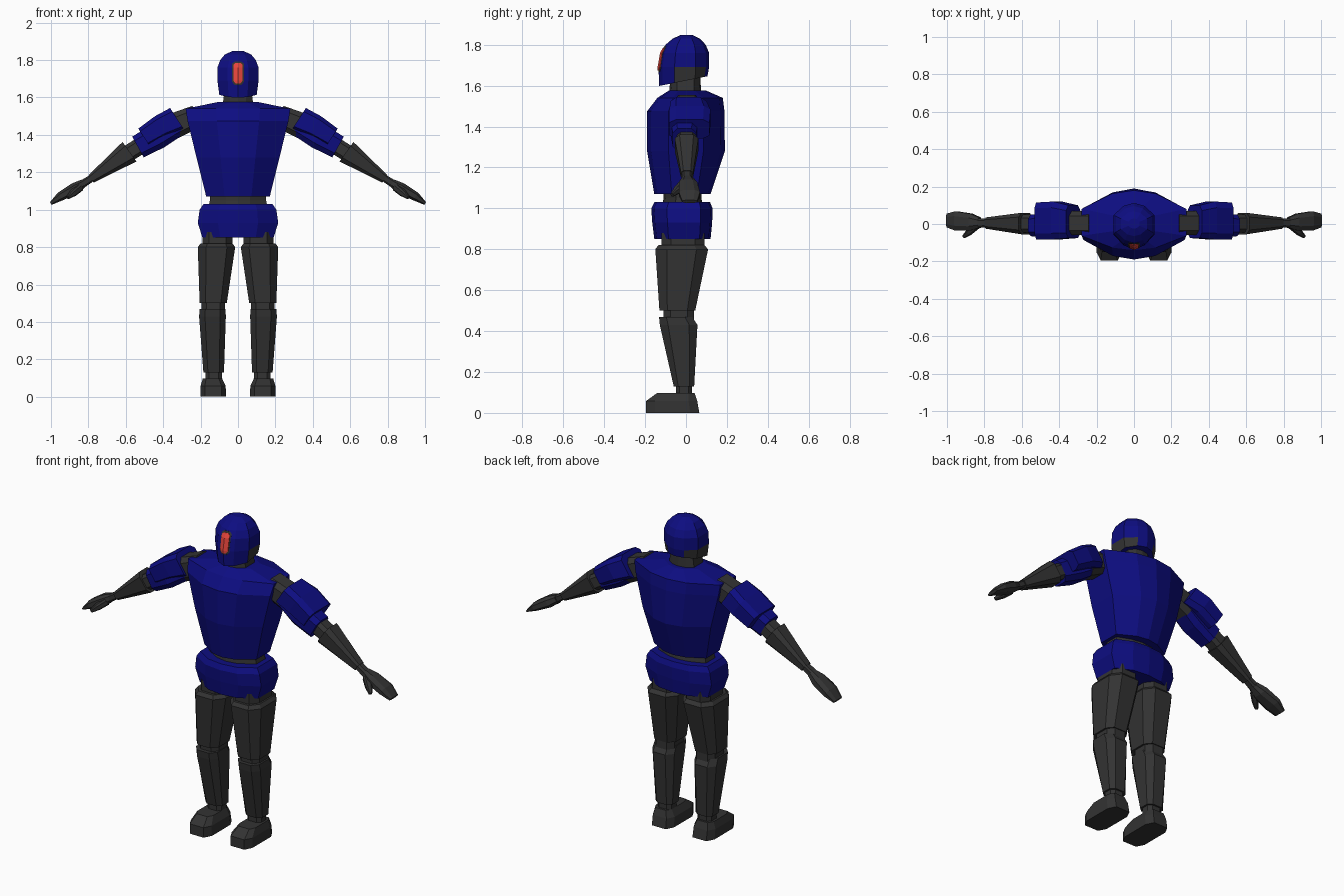
import bpy, bmesh, math
from mathutils import Vector, Matrix

if "Cube" in bpy.data.objects:
    bpy.data.objects.remove(bpy.data.objects["Cube"])


def material(name, rgb):
    m = bpy.data.materials.new(name)
    m.diffuse_color = (*rgb, 1)
    m.use_nodes = True
    m.node_tree.nodes["Principled BSDF"].inputs["Base Color"].default_value = m.diffuse_color
    return m


BLUE = material("navy_blue", (0.004, 0.004, 0.22))
GREY = material("charcoal", (0.033, 0.033, 0.033))
RED = material("visor_red", (0.8, 0.06, 0.045))


def loft(name, rings, mats, rule=None, mirror=False):
    """Skin a stack of equal-length rings and cap both ends."""
    bm = bmesh.new()
    vs = [[bm.verts.new(p) for p in r] for r in rings]
    n = len(vs[0])
    for a, b in zip(vs, vs[1:]):
        for i in range(n):
            j = (i + 1) % n
            bm.faces.new((a[i], a[j], b[j], b[i]))
    bm.faces.new(vs[0][::-1])
    bm.faces.new(vs[-1])
    bmesh.ops.recalc_face_normals(bm, faces=bm.faces)
    if rule:
        for f in bm.faces:
            f.material_index = rule(f.calc_center_median())
    me = bpy.data.meshes.new(name)
    bm.to_mesh(me)
    bm.free()
    for m in mats:
        me.materials.append(m)
    ob = bpy.data.objects.new(name, me)
    bpy.context.collection.objects.link(ob)
    if mirror:
        ob.modifiers.new("mirror", 'MIRROR')
    return ob


def body_ring(z, w, f, b, a=0.42, inner=0.9, side=0.45, tilt=0.0):
    """Ten-sided symmetric section with a front and a back ridge."""
    half = [(0, f), (a * w, inner * f), (w, side * f), (w, side * b), (a * w, inner * b), (0, b)]
    pts = half + [(-x, y) for x, y in half[-2:0:-1]]
    return [Vector((x, y, z + tilt * y)) for x, y in pts]


def box_ring(t, u0, u1, v0, v1, c=0.22):
    """Chamfered rectangle at height t."""
    cu, cv = c * (u1 - u0), c * (v1 - v0)
    pts = [(u0 + cu, v0), (u1 - cu, v0), (u1, v0 + cv), (u1, v1 - cv),
           (u1 - cu, v1), (u0 + cu, v1), (u0, v1 - cv), (u0, v0 + cv)]
    return [Vector((u, v, t)) for u, v in pts]


def limb(name, rings, mat, c=0.22):
    """Vertical part; rings are (z, x0, x1, y0, y1)."""
    return loft(name, [box_ring(*r, c) for r in rings], [mat], mirror=True)


def arm_part(name, start, end, rings, mat, c=0.2):
    """Part along an axis in the xz plane; rings are (t, down, up, y0, y1), t from 0 to 1."""
    p, q = Vector((start[0], 0, start[1])), Vector((end[0], 0, end[1]))
    axis = (q - p).normalized()
    up = Vector((-axis.z, 0, axis.x))
    length = (q - p).length
    out = []
    for t, d, u, y0, y1 in rings:
        out.append([p + axis * (v.z * length) + up * v.x + Vector((0, v.y, 0))
                    for v in box_ring(t, -d, u, y0, y1, c)])
    return loft(name, out, [mat], mirror=True)


# Torso, waist and pelvis
loft("torso", [body_ring(*r) for r in (
    (1.07, 0.17, -0.155, 0.12), (1.28, 0.222, -0.19, 0.19), (1.475, 0.27, -0.19, 0.188),
    (1.54, 0.28, -0.14, 0.18), (1.575, 0.11, -0.085, 0.10))], [BLUE])
loft("waist", [body_ring(*r) for r in (
    (0.98, 0.165, -0.12, 0.09), (1.05, 0.15, -0.11, 0.075), (1.11, 0.15, -0.11, 0.075))], [GREY])
loft("pelvis", [body_ring(*r, a=0.5, inner=0.92, side=0.55) for r in (
    (0.85, 0.19, -0.155, 0.12), (0.93, 0.215, -0.165, 0.128),
    (1.0, 0.205, -0.17, 0.13), (1.03, 0.185, -0.155, 0.118))], [BLUE])

# Neck and helmet with dark panels at the lower sides
loft("neck", [body_ring(*r, a=0.55, side=0.55) for r in (
    (1.54, 0.085, -0.085, 0.075), (1.65, 0.07, -0.075, 0.07))], [GREY])
HEAD = [(1.625, 0.10, -0.132, 0.105), (1.69, 0.11, -0.134, 0.113), (1.76, 0.11, -0.122, 0.113),
        (1.80, 0.095, -0.100, 0.096), (1.83, 0.07, -0.065, 0.068), (1.848, 0.03, -0.025, 0.03)]
loft("helmet", [body_ring(*r, a=0.5, inner=0.86, side=0.42, tilt=0.2 if i == 0 else 0)
                for i, r in enumerate(HEAD)], [BLUE, GREY],
     rule=lambda c: int(1.63 < c.z < 1.69 and c.y > -0.04 and abs(c.x) > 0.05))


def face_y(z):
    """Depth of the helmet's front ridge at a height."""
    for (z0, _, f0, _), (z1, _, f1, _) in zip(HEAD, HEAD[1:]):
        if z <= z1:
            return f0 + (f1 - f0) * (z - z0) / (z1 - z0)


def visor_plate(name, z0, z1, hw, lift, mat):
    rings = []
    for z, k in ((z0, 0.55), (z0 + 0.015, 1), (1.76, 1), (z1 - 0.012, 1), (z1, 0.55)):
        y, w = face_y(z) - lift, hw * k
        rings.append([Vector(p) for p in (
            (-w, y + 0.34 * w, z), (0, y, z), (w, y + 0.34 * w, z),
            (w, y + 0.025, z), (-w, y + 0.025, z))])
    loft(name, rings, [mat])


visor_plate("visor_frame", 1.667, 1.793, 0.031, 0.002, GREY)
visor_plate("visor", 1.675, 1.785, 0.025, 0.005, RED)

# Legs
limb("hip_joint", [(0.80, 0.03, 0.19, -0.12, 0.09), (0.88, 0.03, 0.19, -0.12, 0.09)], GREY)
limb("thigh", [(0.50, 0.06, 0.205, -0.13, 0.045), (0.80, 0.015, 0.215, -0.15, 0.108),
               (0.82, 0.03, 0.20, -0.135, 0.09)], GREY)
limb("knee_joint", [(0.42, 0.07, 0.195, -0.11, 0.04), (0.53, 0.07, 0.195, -0.11, 0.04)], GREY)
limb("shin", [(0.13, 0.075, 0.185, -0.06, 0.04), (0.43, 0.065, 0.208, -0.128, 0.056),
              (0.47, 0.067, 0.205, -0.132, 0.03)], GREY)
limb("ankle", [(0.07, 0.085, 0.175, -0.05, 0.03), (0.15, 0.085, 0.175, -0.05, 0.03)], GREY)
limb("foot", [(0.0, 0.064, 0.20, -0.195, 0.065), (0.058, 0.066, 0.20, -0.195, 0.055),
              (0.098, 0.085, 0.188, -0.14, 0.042)], GREY, c=0.17)

# Arms
arm_part("shoulder_joint", (0.22, 1.50), (0.36, 1.44), [
    (0, 0.06, 0.06, -0.06, 0.07), (1, 0.07, 0.07, -0.06, 0.07)], GREY)
arm_part("shoulder_pad", (0.325, 1.485), (0.495, 1.375), [
    (0, 0.07, 0.07, -0.075, 0.10), (0.45, 0.05, 0.077, -0.082, 0.12),
    (1, 0.04, 0.07, -0.082, 0.115)], BLUE, c=0.16)
arm_part("upper_arm", (0.32, 1.455), (0.535, 1.335), [
    (0, 0.06, 0.06, -0.06, 0.07), (0.5, 0.07, 0.07, -0.075, 0.06),
    (1, 0.063, 0.063, -0.065, 0.05)], BLUE)
arm_part("elbow_joint", (0.50, 1.355), (0.62, 1.28), [
    (0, 0.045, 0.045, -0.045, 0.05), (1, 0.045, 0.045, -0.045, 0.05)], GREY)
arm_part("forearm", (0.58, 1.31), (0.785, 1.165), [
    (0, 0.064, 0.064, -0.055, 0.06), (1, 0.024, 0.024, -0.025, 0.035)], GREY)
arm_part("wrist", (0.76, 1.183), (0.85, 1.125), [
    (0, 0.018, 0.018, -0.018, 0.028), (1, 0.022, 0.022, -0.02, 0.03)], GREY)
arm_part("hand", (0.825, 1.142), (1.0, 1.032), [
    (0, 0.022, 0.022, -0.02, 0.035), (0.25, 0.03, 0.032, -0.035, 0.055),
    (0.7, 0.018, 0.03, -0.035, 0.068), (1, 0.007, 0.01, -0.018, 0.055)], GREY, c=0.25)

# Thumb, angled forward and down from the palm
p, q = Vector((0.845, -0.012, 1.12)), Vector((0.91, -0.068, 1.065))
frame = Matrix.Translation(p) @ (q - p).to_track_quat('Z', 'Y').to_matrix().to_4x4()
size = (q - p).length
loft("thumb", [[frame @ v for v in box_ring(t * size, -r, r, -r, r)]
               for t, r in ((0, 0.02), (0.55, 0.018), (1, 0.009))], [GREY], mirror=True)
